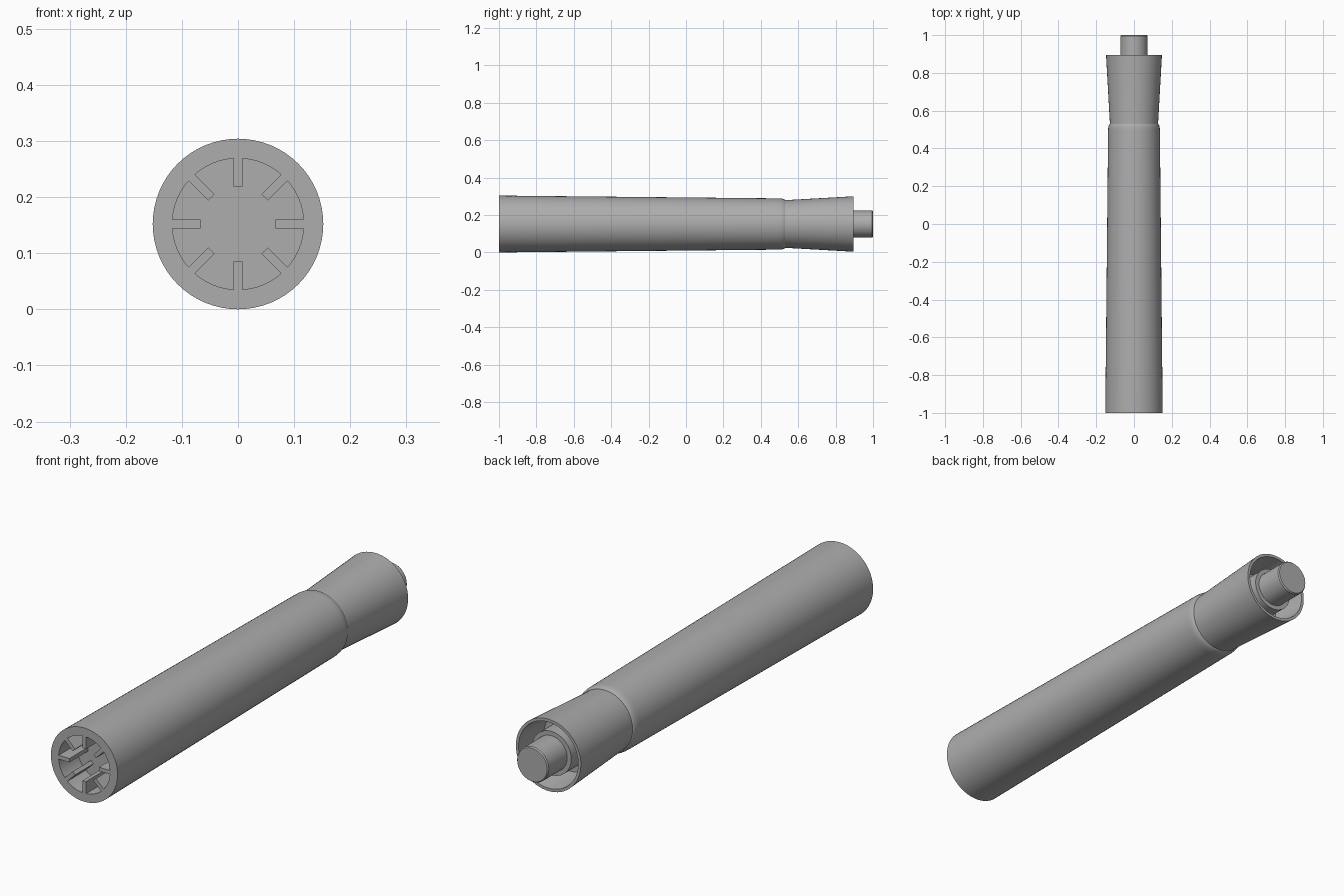
import bpy
import math

CENTRE_Z = 0.152
SEGMENTS = 64

# Remove the default cube
if "Cube" in bpy.data.objects:
    bpy.data.objects.remove(bpy.data.objects["Cube"], do_unlink=True)

grey = bpy.data.materials.new("plain grey")
grey.use_nodes = True
colour = (0.42, 0.42, 0.42, 1)
grey.diffuse_color = colour
grey.node_tree.nodes["Principled BSDF"].inputs["Base Color"].default_value = colour


def lathe(name, profile):
    """Spin (radius, y) points about the long axis; radius 0 closes an end."""
    verts, rings, faces = [], [], []
    for radius, y in profile:
        count = SEGMENTS if radius > 0 else 1
        start = len(verts)
        for i in range(count):
            a = math.tau * i / SEGMENTS
            verts.append((radius * math.cos(a), y, CENTRE_Z + radius * math.sin(a)))
        rings.append([start + i % count for i in range(SEGMENTS)])
    for low, high in zip(rings, rings[1:]):
        for i in range(SEGMENTS):
            j = (i + 1) % SEGMENTS
            loop = list(dict.fromkeys((low[i], high[i], high[j], low[j])))
            faces.append(loop)
    mesh = bpy.data.meshes.new(name)
    mesh.from_pydata(verts, [], faces)
    mesh.materials.append(grey)
    obj = bpy.data.objects.new(name, mesh)
    bpy.context.collection.objects.link(obj)
    bpy.ops.object.select_all(action='DESELECT')
    obj.select_set(True)
    bpy.context.view_layer.objects.active = obj
    bpy.ops.object.shade_smooth_by_angle(angle=math.radians(30))
    return obj


# Tapered grip with a front socket, rounded shoulder and flared hollow collar
shoulder = [(0.128 + 0.009 * math.cos(t * math.pi / 10),
             0.495 + 0.035 * math.sin(t * math.pi / 10)) for t in range(6)]
lathe("handle_body",
      [(0, -0.88), (0.117, -0.88), (0.117, -1), (0.152, -1)] + shoulder +
      [(0.128, 0.54), (0.148, 0.895), (0.136, 0.895), (0.122, 0.75), (0, 0.75)])

# Stepped plug standing inside the flared end
lathe("end_plug", [(0, 0.75), (0.09, 0.75), (0.09, 0.875), (0.072, 0.875),
                   (0.072, 0.995), (0.068, 1), (0, 1)])

# Eight ribs around the socket wall
for i in range(8):
    angle = i * math.tau / 8
    radius = 0.093
    bpy.ops.mesh.primitive_cube_add(
        size=1, location=(radius * math.cos(angle), -0.94,
                          CENTRE_Z + radius * math.sin(angle)),
        rotation=(0, -angle, 0))
    rib = bpy.context.object
    rib.name = f"socket_rib_{i + 1}"
    rib.scale = (0.052, 0.1199, 0.016)
    rib.data.materials.append(grey)
